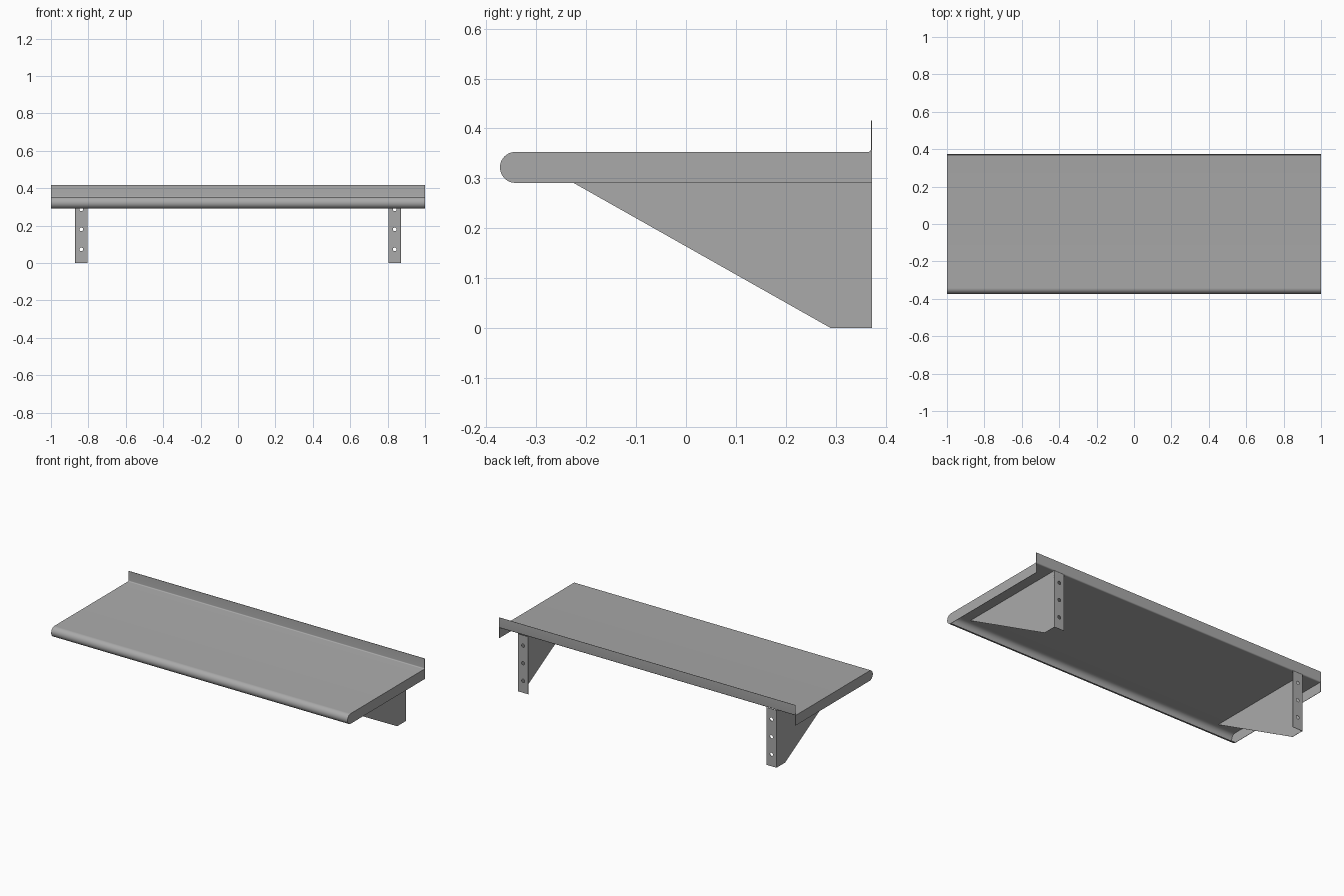
import bpy, bmesh, math

if "Cube" in bpy.data.objects:
    bpy.data.objects.remove(bpy.data.objects["Cube"])

T = 0.002                                  # sheet thickness
TOP, LOW, RIM = 0.353, 0.291, 0.416        # shelf top, shelf bottom, upstand top
FRONT, BACK = -0.373, 0.373
R = (TOP - LOW) / 2

steel = bpy.data.materials.new("brushed steel grey")
steel.diffuse_color = (0.4, 0.4, 0.4, 1)
steel.use_nodes = True
steel.node_tree.nodes["Principled BSDF"].inputs["Base Color"].default_value = steel.diffuse_color


def arc(cy, cz, r, a0, a1, n):
    return [(cy + r * math.cos(math.radians(a0 + (a1 - a0) * i / n)),
             cz + r * math.sin(math.radians(a0 + (a1 - a0) * i / n))) for i in range(n + 1)]


def finish(name, bm):
    me = bpy.data.meshes.new(name)
    bmesh.ops.recalc_face_normals(bm, faces=bm.faces)
    bm.to_mesh(me)
    bm.free()
    ob = bpy.data.objects.new(name, me)
    bpy.context.collection.objects.link(ob)
    me.materials.append(steel)
    return ob


def plate(name, pts, x0, x1):
    """Flat plate with a (y, z) outline, spanning x0 to x1."""
    bm = bmesh.new()
    f = bm.faces.new([bm.verts.new((x0, y, z)) for y, z in pts])
    ext = bmesh.ops.extrude_face_region(bm, geom=[f])
    bmesh.ops.translate(bm, vec=(x1 - x0, 0, 0),
                        verts=[v for v in ext["geom"] if isinstance(v, bmesh.types.BMVert)])
    return finish(name, bm)


# Shelf sheet: rolled front edge, flat top, small bend and rear upstand
h, fil = T / 2, 0.007
path = arc(FRONT + R, LOW + R, R - h, 270, 90, 24)
path += arc(BACK - h - fil, TOP - h + fil, fil, 270, 360, 6) + [(BACK - h, RIM)]
bm = bmesh.new()
rows = [[bm.verts.new((x, y, z)) for y, z in path] for x in (-1, 1)]
for i in range(len(path) - 1):
    bm.faces.new((rows[0][i], rows[1][i], rows[1][i + 1], rows[0][i + 1]))
shelf = finish("shelf_sheet", bm)
mod = shelf.modifiers.new("thickness", "SOLIDIFY")
mod.thickness, mod.offset = T, 0
bpy.context.view_layer.objects.active = shelf
shelf.select_set(True)
bpy.ops.object.modifier_apply(modifier=mod.name)
bpy.ops.object.shade_smooth_by_angle(angle=math.radians(30))
shelf.select_set(False)

# End caps, with the same outline as the shelf
cap = arc(FRONT + R, LOW + R, R, 270, 90, 24) + [(BACK - 0.005, TOP), (BACK, TOP + 0.004), (BACK, LOW)]
# Bracket web: sloping gusset up to the underside of the shelf
under = TOP - T
web = [(BACK, 0), (0.29, 0), (-0.332, under), (BACK, under)]

for side, s in (("right", 1), ("left", -1)):
    plate(side + "_end_cap", cap, s * (1 - T), s)
    plate(side + "_bracket_web", web, s * (0.872 - T), s * 0.872)

    # Bracket wall flange with three screw holes
    cu = bpy.data.curves.new(side + "_flange", "CURVE")
    cu.dimensions, cu.fill_mode, cu.extrude = "2D", "BOTH", h
    loops = [[(0.804, 0), (0.872, 0), (0.872, under), (0.804, under)]]
    loops += [arc(0.838, z, 0.01, 0, 345, 23) for z in (0.073, 0.18, 0.287)]
    for loop in loops:
        sp = cu.splines.new("POLY")
        sp.points.add(len(loop) - 1)
        for p, (x, z) in zip(sp.points, loop):
            p.co = (s * x, z, 0, 1)
        sp.use_cyclic_u = True
    ob = bpy.data.objects.new(side + "_bracket_flange", cu)
    bpy.context.collection.objects.link(ob)
    cu.materials.append(steel)
    ob.rotation_euler.x = math.pi / 2
    ob.location.y = BACK - h
    bpy.context.view_layer.objects.active = ob
    ob.select_set(True)
    bpy.ops.object.convert(target="MESH")
    ob.select_set(False)
